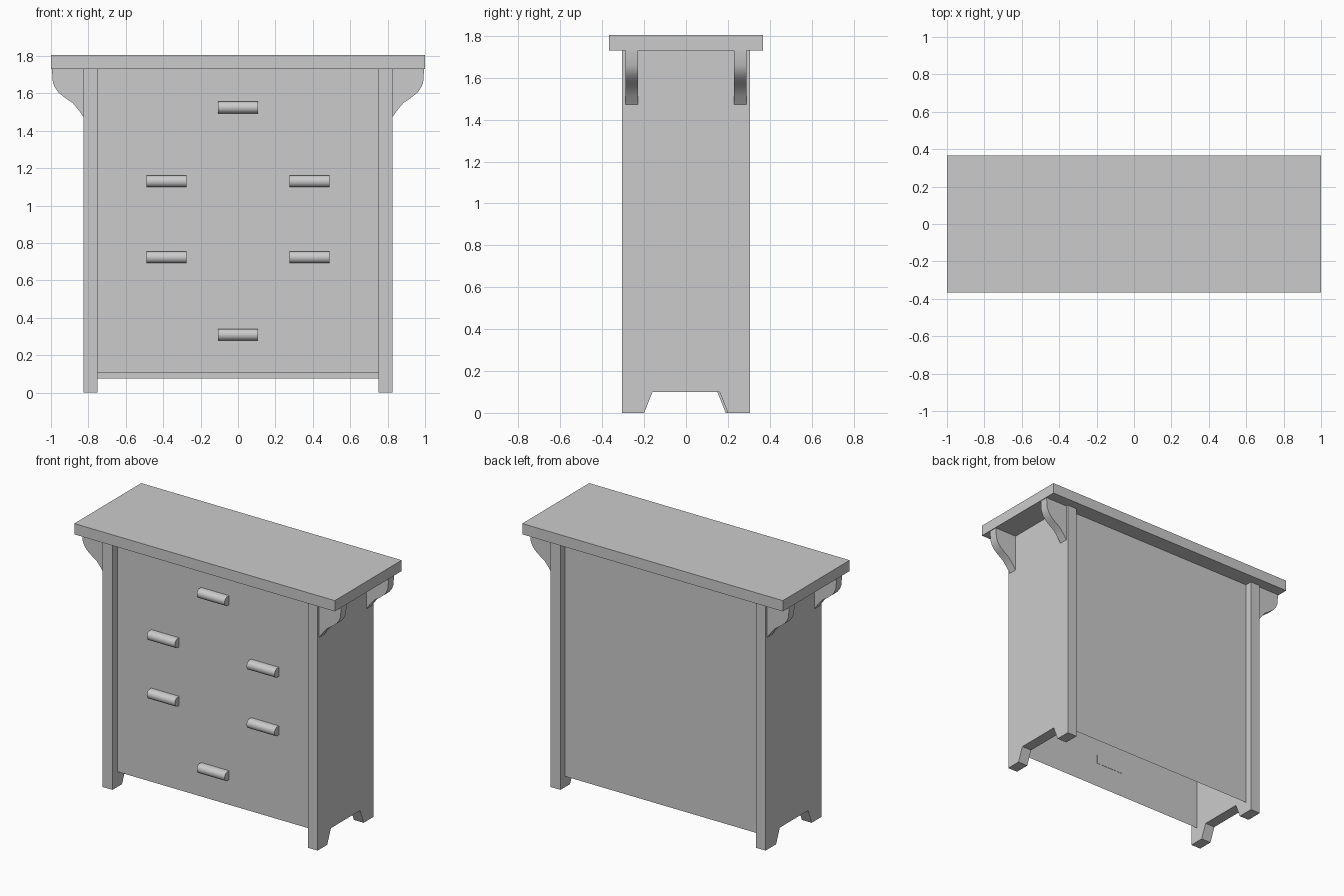
import bpy, bmesh
from mathutils import Vector

if "Cube" in bpy.data.objects:
    bpy.data.objects.remove(bpy.data.objects["Cube"], do_unlink=True)

GREY = (0.6, 0.6, 0.6, 1)
mat = bpy.data.materials.new("plain_grey")
mat.use_nodes = True
mat.diffuse_color = GREY
mat.node_tree.nodes["Principled BSDF"].inputs["Base Color"].default_value = GREY


def make(name, bm, smooth=False):
    bmesh.ops.recalc_face_normals(bm, faces=bm.faces)
    mesh = bpy.data.meshes.new(name)
    bm.to_mesh(mesh)
    bm.free()
    mesh.materials.append(mat)
    obj = bpy.data.objects.new(name, mesh)
    bpy.context.collection.objects.link(obj)
    if smooth:
        bpy.ops.object.select_all(action="DESELECT")
        bpy.context.view_layer.objects.active = obj
        obj.select_set(True)
        bpy.ops.object.shade_smooth_by_angle(angle=0.8)
    return obj


def prism(name, outline, offset, smooth=False):
    """Extrude a closed 3D outline along an offset vector."""
    bm = bmesh.new()
    face = bm.faces.new([bm.verts.new(p) for p in outline])
    result = bmesh.ops.extrude_face_region(bm, geom=[face], use_keep_orig=True)
    moved = [v for v in result["geom"] if isinstance(v, bmesh.types.BMVert)]
    bmesh.ops.translate(bm, verts=moved, vec=Vector(offset))
    return make(name, bm, smooth)


def sheet(name, y, bottom):
    bm = bmesh.new()
    corners = [(-0.75, bottom), (0.75, bottom), (0.75, 1.73), (-0.75, 1.73)]
    bm.faces.new([bm.verts.new((x, y, z)) for x, z in corners])
    face_out = make(name, bm)
    if face_out.data.polygons[0].normal.y * y < 0:
        face_out.data.flip_normals()


# Top board
prism("top_board", [(-1, -0.367, 1.73), (1, -0.367, 1.73), (1, 0.367, 1.73), (-1, 0.367, 1.73)],
      (0, 0, 0.075))

# Thin front and back panels, open underneath
sheet("front_panel", -0.25, 0.105)
sheet("back_panel", 0.255, 0.075)

# Side boards with a notch that forms the feet
bracket = [(0.825, 1.73), (0.995, 1.73), (0.99, 1.66), (0.978, 1.63), (0.958, 1.603),
           (0.925, 1.577), (0.885, 1.55), (0.855, 1.515), (0.825, 1.473)]
for side, label in ((1, "left"), (-1, "right")):
    notch = 0.2 if side > 0 else 0.19
    outline = [(-0.305, 0), (-0.2, 0), (-0.16, 0.1), (notch - 0.04, 0.1), (notch, 0),
               (0.305, 0), (0.305, 1.73), (-0.305, 1.73)]
    prism(label + "_side", [(side * 0.75, y, z) for y, z in outline], (side * 0.075, 0, 0))
    # Curved brackets under the overhang
    for y, end in ((-0.29, "front"), (0.23, "back")):
        prism(f"{label}_{end}_bracket", [(side * x, y, z) for x, z in bracket],
              (0, 0.06, 0), True)

# Rounded drawer handles
grip = [(-0.248, -0.031), (-0.275, -0.031), (-0.29, -0.024), (-0.299, -0.009),
        (-0.299, 0.009), (-0.29, 0.024), (-0.275, 0.031), (-0.248, 0.031)]
spots = [(0, 1.525), (-0.383, 1.13), (0.383, 1.13), (-0.383, 0.724), (0.383, 0.724), (0, 0.31)]
for i, (x, z) in enumerate(spots):
    prism(f"drawer_handle_{i + 1}", [(x - 0.107, y, z + h) for y, h in grip], (0.214, 0, 0), True)
